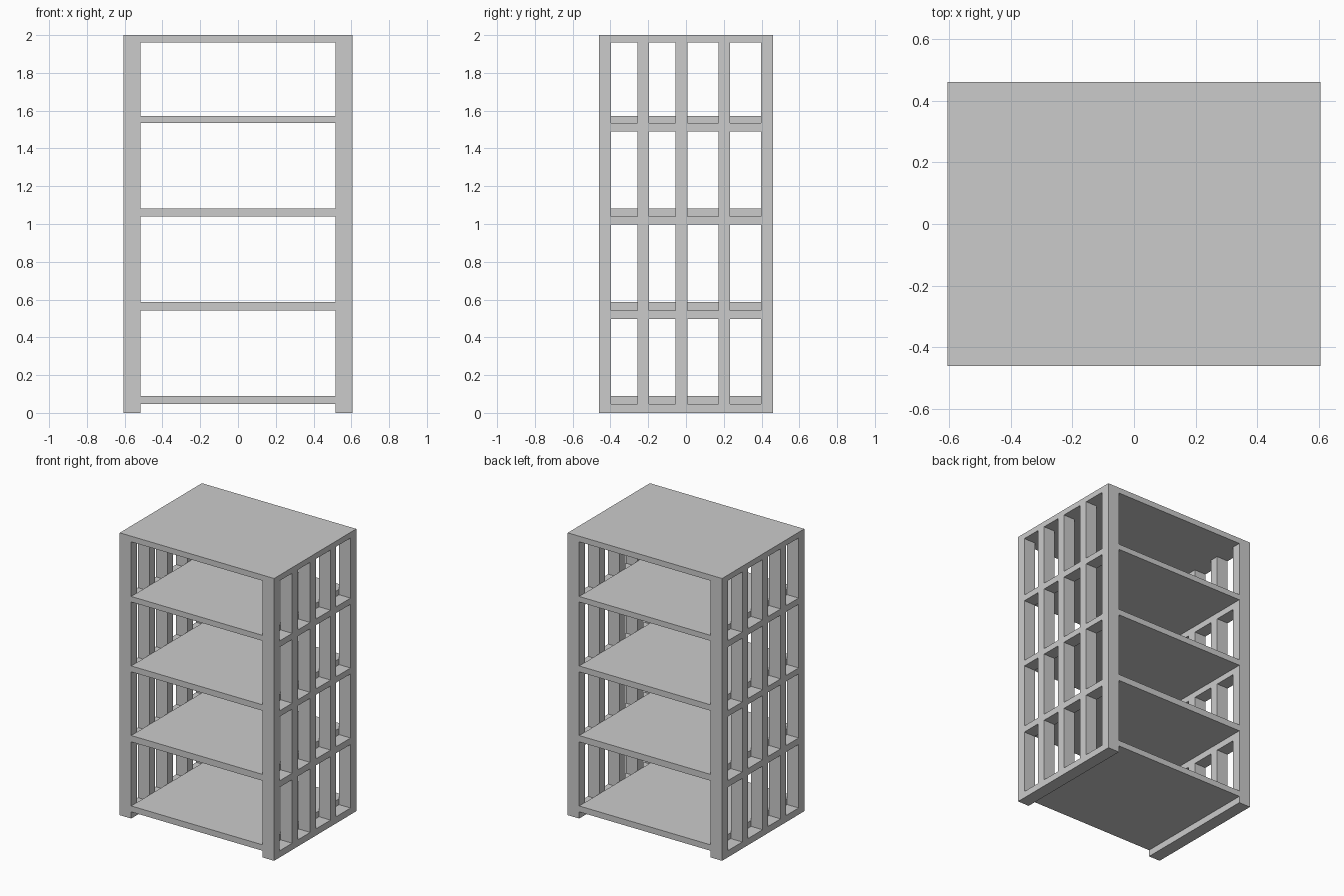
import bpy, bmesh

if "Cube" in bpy.data.objects:
    bpy.data.objects.remove(bpy.data.objects["Cube"])

W, D, H = 0.605, 0.46, 2.0      # half width, half depth, height
INNER = 0.515                   # inner face of the side frames

# Post (y) and rail (z) edges: solid, opening, solid, opening ... solid
YS = [-0.46, -0.397, -0.257, -0.195, -0.056, 0.007, 0.172, 0.234, 0.396, 0.46]
ZS = [0, 0.047, 0.497, 0.543, 0.997, 1.039, 1.49, 1.534, 1.96, 2.0]


def finish(name, bm):
    bmesh.ops.recalc_face_normals(bm, faces=bm.faces)
    mesh = bpy.data.meshes.new(name)
    bm.to_mesh(mesh)
    bm.free()
    obj = bpy.data.objects.new(name, mesh)
    bpy.context.collection.objects.link(obj)
    return obj


def board(name, z0, z1):
    bm = bmesh.new()
    bmesh.ops.create_cube(bm, size=1)
    for v in bm.verts:
        v.co.x *= 2 * INNER
        v.co.y *= 2 * D
        v.co.z = z0 if v.co.z < 0 else z1
    return finish(name, bm)


def side_frame(name, side):
    # Lattice of posts and rails, extruded to the frame thickness
    bm = bmesh.new()
    grid = [[bm.verts.new((side * INNER, y, z)) for z in ZS] for y in YS]
    for i in range(len(YS) - 1):
        for j in range(len(ZS) - 1):
            if i % 2 and j % 2:
                continue        # opening
            bm.faces.new((grid[i][j], grid[i + 1][j],
                          grid[i + 1][j + 1], grid[i][j + 1]))
    ext = bmesh.ops.extrude_face_region(bm, geom=bm.faces[:],
                                        use_keep_orig=True)
    moved = [g for g in ext["geom"] if isinstance(g, bmesh.types.BMVert)]
    bmesh.ops.translate(bm, verts=moved, vec=(side * (W - INNER), 0, 0))
    return finish(name, bm)


# Side frames
side_frame("left_side_frame", -1)
side_frame("right_side_frame", 1)

# Shelves resting just above each rail, and the top board
for n, (z0, z1) in enumerate([(0.047, 0.089), (0.543, 0.588),
                              (1.039, 1.081), (1.534, 1.573)], 1):
    board(f"shelf_{n}", z0, z1)
board("top_board", 1.96, H)
